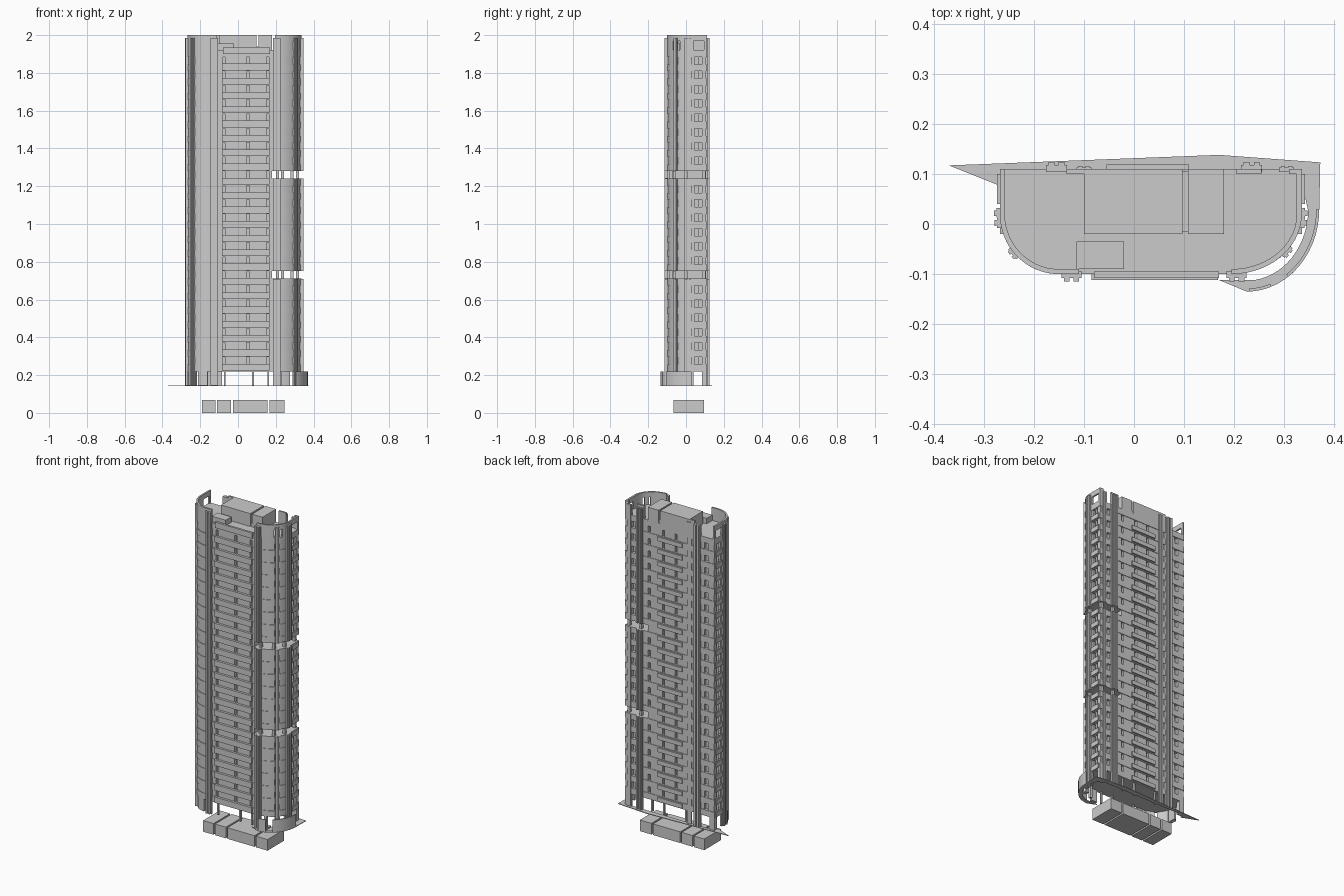
import bpy, bmesh, math

if "Cube" in bpy.data.objects:
    bpy.data.objects.remove(bpy.data.objects["Cube"])

BASE, PITCH, SILL, N = 0.22, 0.0757, 0.036, 22
XL, XR, YF, YB, YA = -0.268, 0.335, -0.10, 0.11, 0.02


def make(name, prisms):
    """One object out of (outline, z0, z1) prisms."""
    bm = bmesh.new()
    for pts, z0, z1 in prisms:
        lo = [bm.verts.new((x, y, z0)) for x, y in pts]
        hi = [bm.verts.new((x, y, z1)) for x, y in pts]
        bm.faces.new(lo[::-1])
        bm.faces.new(hi)
        n = len(pts)
        for i in range(n):
            j = (i + 1) % n
            bm.faces.new((lo[i], lo[j], hi[j], hi[i]))
    bmesh.ops.recalc_face_normals(bm, faces=bm.faces)
    me = bpy.data.meshes.new(name)
    bm.to_mesh(me)
    bm.free()
    ob = bpy.data.objects.new(name, me)
    bpy.context.collection.objects.link(ob)
    return ob


def rect(x0, x1, y0, y1):
    return [(x0, y0), (x1, y0), (x1, y1), (x0, y1)]


def arc(cx, cy, rx, ry, a0, a1, n=12):
    out = []
    for i in range(n + 1):
        a = math.radians(a0 + (a1 - a0) * i / n)
        out.append((cx + rx * math.cos(a), cy + ry * math.sin(a)))
    return out


def right_arc(i=0, a0=-90, a1=0, n=14):
    return arc(0.195, YA, 0.14 - i, 0.12 - i, a0, a1, n)


def left_arc(i=0, a0=180, a1=270, n=14):
    return arc(-0.15, YA, 0.118 - i, 0.12 - i, a0, a1, n)


def strip(fn, t, *args):
    """Curved wall outline of thickness t."""
    return fn(0, *args) + fn(t, *args)[::-1]


def outline(i=0.0, notch=False, clip=False):
    """Floor plan, optionally with window recesses or without the right end."""
    p = left_arc(i)
    if notch:
        for a, b in ((-0.08, -0.068), (0.045, 0.062), (0.15, 0.164)):
            p += [(a, YF + i), (a, YF + 0.02), (b, YF + 0.02), (b, YF + i)]
    if clip:
        p += [(0.18, YF + i), (0.18, YB - i)]
    else:
        ra = right_arc(i)
        if notch:                       # slot window on the curved end
            q, s = ra[7], ra[8]
            ra[7:9] = [q, (q[0] - 0.014, q[1] + 0.014), (s[0] - 0.014, s[1] + 0.014), s]
        p += ra
        if notch:
            for a, b in ((0.045, 0.063), (0.067, 0.085)):
                p += [(XR - i, a), (XR - 0.045, a), (XR - 0.045, b), (XR - i, b)]
        p += [(XR - i, YB - i)]
    if notch:
        for a, b in ((0.29, 0.265), (0.18, 0.165), (0.085, 0.07),
                     (0.0, -0.015), (-0.09, -0.105), (-0.2, -0.225)):
            if not (clip and a > 0.17):
                p += [(a, YB - i), (a, YB - 0.018), (b, YB - 0.018), (b, YB - i)]
    p += [(XL + i, YB - i)]
    if notch:
        for a, b in ((0.085, 0.067), (0.063, 0.045)):
            p += [(XL + i, a), (XL + 0.045, a), (XL + 0.045, b), (XL + i, b)]
    return p


# storeys: spandrel bands and recessed window bands, two sky gaps at the right end
bands, windows, front_bal, back_bal, side_bal = [], [], [], [], []
for k in range(N + 1):
    z = BASE + k * PITCH
    bands.append((outline(), z, z + SILL))
    if k == N:
        break
    windows.append((outline(0.003, True, k in (6, 13)), z + SILL, z + PITCH))
    front_bal.append((rect(-0.085, 0.168, -0.112, YF + 0.002), z + 0.004, z + SILL + 0.004))
    back_bal.append((rect(-0.055, 0.11, YB - 0.002, 0.119), z + 0.006, z + SILL - 0.004))
    for x0, x1 in ((XL - 0.006, XL + 0.002), (XR - 0.002, XR + 0.006)):
        side_bal.append((rect(x0, x1, 0.04, 0.1), z + 0.004, z + SILL - 0.004))
make("spandrel_bands", bands)
make("window_bands", windows)
make("front_balconies", front_bal)
make("back_balconies", back_bal)
make("side_balconies", side_bal)

# columns inside the sky gaps
gap_cols = []
for k in (6, 13):
    z0, z1 = BASE + k * PITCH + SILL, BASE + (k + 1) * PITCH
    for x, y in ((0.21, -0.08), (0.285, -0.06), (0.315, 0.0), (0.315, 0.095), (0.235, 0.095)):
        gap_cols.append((rect(x - 0.008, x + 0.008, y - 0.008, y + 0.008), z0, z1))
make("sky_gap_columns", gap_cols)


# vertical ribs: shallow wide backing with two deeper flutes
def rib(x, y, ang, w, d):
    c, s = math.cos(math.radians(ang)), math.sin(math.radians(ang))

    def place(u0, u1, v):
        return [(x + v_ * c - u * s, y + v_ * s + u * c)
                for u, v_ in ((u0, -0.006), (u0, v), (u1, v), (u1, -0.006))]
    return [place(-w / 2, w / 2, d * 0.55), place(-w * 0.38, -w * 0.1, d),
            place(w * 0.1, w * 0.38, d)]


whole = [(0.145, 1.985)]
split = [(0.145, 0.71), (0.75, 1.24), (1.28, 1.985)]
ribs = []
for x, y, ang, w, d, spans in (
        (-0.125, YF, -90, 0.04, 0.015, whole), (0.205, YF, -90, 0.04, 0.015, split),
        (-0.155, YB, 90, 0.042, 0.014, whole), (0.235, YB, 90, 0.042, 0.014, split),
        (-0.1, YB, 90, 0.03, 0.006, whole), (0.305, YB, 90, 0.03, 0.006, split),
        (XL, 0.012, 182, 0.04, 0.011, whole), (XR, 0.012, -2, 0.04, 0.011, split),
        (-0.24, -0.058, 220, 0.025, 0.008, whole), (0.305, -0.055, -40, 0.025, 0.008, split)):
    for pts in rib(x, y, ang, w, d):
        ribs += [(pts, a, b) for a, b in spans]
make("facade_ribs", ribs)

# roof housing in two blocks with a low joint
make("roof_housing", [(rect(-0.10, 0.097, -0.02, YB), 1.91, 2.0),
                      (rect(0.097, 0.108, -0.015, YB - 0.005), 1.91, 1.94),
                      (rect(0.108, 0.18, -0.02, YB), 1.91, 2.0)])
make("roof_terrace_box", [(rect(-0.115, -0.02, -0.09, -0.035), 1.91, 1.955)])
make("roof_front_parapet", [(rect(-0.08, 0.17, -0.108, -0.095), 1.9, 1.935)])

# crown walls with openings
Z0, ZL, ZT = 1.92, 1.97, 2.0
crown = [
    (strip(left_arc, 0.01, 180, 270), Z0, ZT),
    (rect(-0.15, -0.11, YF, YF + 0.01), Z0, ZT),
    (rect(XL, XL + 0.01, YA, YB), ZL, ZT),
    (rect(XL, XL + 0.01, YA, 0.035), Z0, ZL),
    (rect(XL, XL + 0.01, 0.095, YB), Z0, ZL),
    (rect(-0.135, -0.10, YB - 0.01, YB), Z0, ZT),
    (strip(right_arc, 0.01, -90, -47, 7), Z0, ZT),
    (strip(right_arc, 0.01, -47, -25, 4), ZL, ZT),
    (strip(right_arc, 0.01, -25, 0, 4), Z0, ZT),
    (rect(XR - 0.01, XR, YA, 0.04), Z0, ZT),
    (rect(XR - 0.01, XR, 0.04, 0.095), ZL, ZT),
    (rect(XR - 0.01, XR, 0.095, YB), Z0, ZT),
    (rect(0.205, 0.255, YB - 0.01, YB), Z0, ZT),
    (rect(0.31, XR, YB - 0.01, YB), Z0, ZT),
]
make("crown_walls", crown)

# open ground storey: end walls and columns
G0, G1 = 0.145, BASE
ground = [(strip(left_arc, 0.012, 195, 230, 6), G0, G1),
          (strip(left_arc, 0.012, 238, 265, 6), G0, G1),
          (rect(XL, XL + 0.012, -0.02, 0.04), G0, G1),
          (rect(XL, -0.235, 0.085, YB), G0, G1),
          (rect(0.30, XR, 0.085, YB), G0, G1),
          (rect(XR - 0.012, XR, -0.02, 0.04), G0, G1)]
for x in (-0.07, 0.08, 0.16):
    for y in (-0.09, 0.095):
        ground.append((rect(x - 0.005, x + 0.005, y - 0.006, y + 0.006), G0, G1))
for x, y in ((0.245, -0.08), (0.295, -0.05)):
    ground.append((rect(x - 0.007, x + 0.007, y - 0.007, y + 0.007), G0, G1))
make("ground_storey_walls", ground)


# thin pavement strip around the back and right side
def pave_arc(i=0, a0=-90, a1=0, n=14):
    return arc(0.225, 0.03, 0.145 - i, 0.165 - i, a0, a1, n)


pavement = ([(-0.37, 0.117), (-0.27, 0.077), (-0.262, 0.105), (0.33, 0.105), (0.347, 0.03)]
            + pave_arc(0.022, -82, -4)[::-1] + [(0.17, -0.112)] + pave_arc()
            + [(0.372, 0.123), (0.17, 0.138)])
make("pavement", [(pavement, 0.142, 0.146)])
make("curved_garden_wall", [(strip(pave_arc, 0.006, -88, -70, 4), G0, G1),
                            (strip(pave_arc, 0.006, -55, 0, 9), G0, G1)])

# basement blocks below the tower
make("basement_blocks", [(rect(a, b, -0.065, 0.095), 0.0, 0.068) for a, b in
                         ((-0.19, -0.12), (-0.11, -0.037), (-0.027, 0.157), (0.167, 0.245))])
